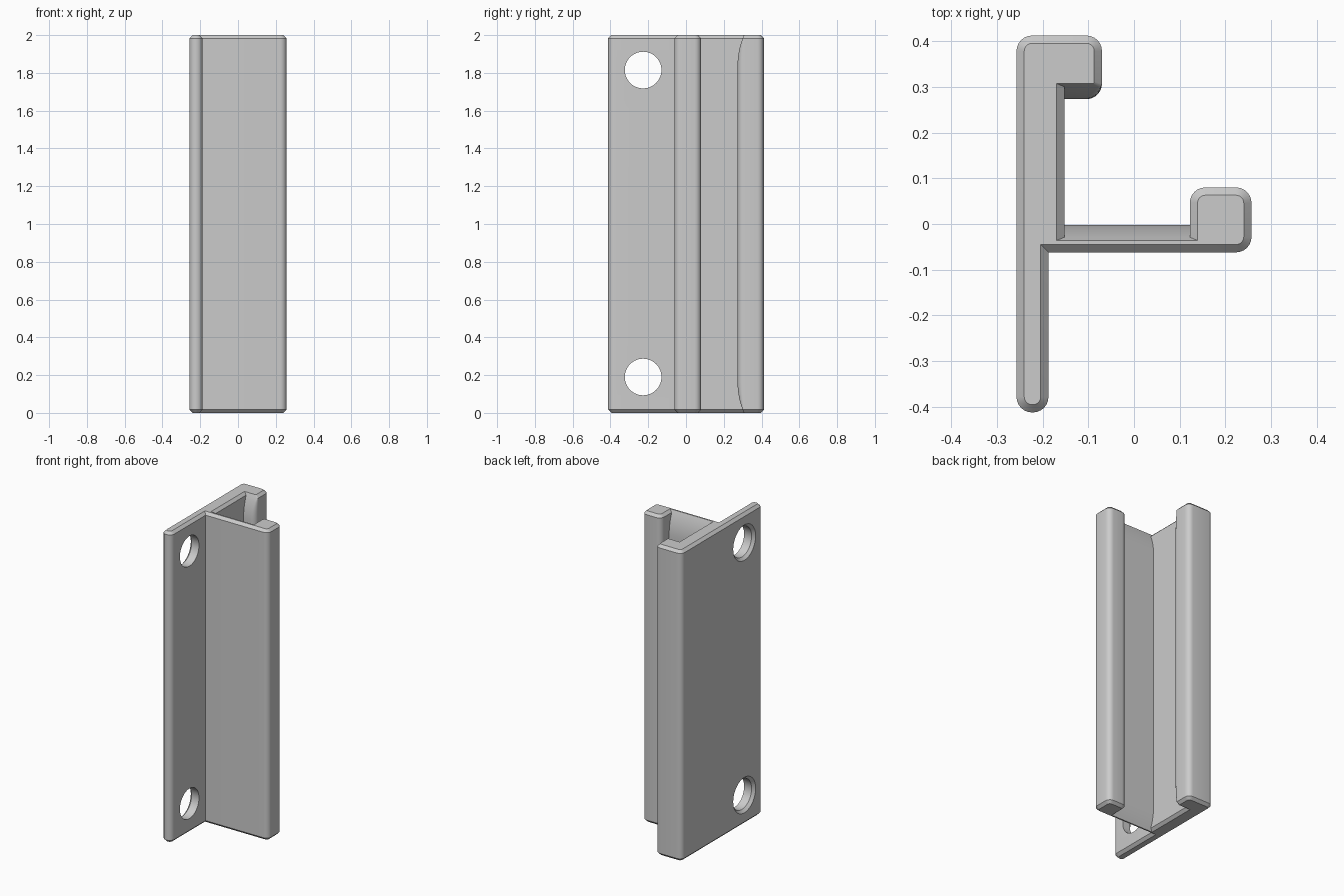
import bpy, bmesh, math
from mathutils import Vector

if "Cube" in bpy.data.objects:
    bpy.data.objects.remove(bpy.data.objects["Cube"])

HEIGHT, CHAMFER, RADIUS = 2.0, 0.017, 0.035
FLARE_DEPTH, FLARE_HEIGHT = 0.034, 0.16

# One neutral material
grey = bpy.data.materials.new("plain grey")
grey.use_nodes = True
grey.diffuse_color = (0.6, 0.6, 0.6, 1)
grey.node_tree.nodes["Principled BSDF"].inputs["Base Color"].default_value = (0.6, 0.6, 0.6, 1)

# Cross-section, counter-clockwise: x, y, rounded corner, flared edge to the next corner
profile = [
    (-0.257, -0.412, True, False), (-0.187, -0.412, True, False),
    (-0.187, -0.062, False, False), (0.257, -0.062, True, False),
    (0.257, 0.08, True, False), (0.122, 0.08, True, False),
    (0.122, -0.002, False, True), (-0.152, -0.002, False, False),
    (-0.152, 0.273, False, True), (-0.07, 0.273, True, False),
    (-0.07, 0.412, True, False), (-0.257, 0.412, True, False),
]


def flare(z):
    """Curved lead-in depth near either end."""
    d = min(z, HEIGHT - z)
    if d >= FLARE_HEIGHT:
        return 0.0
    big = (FLARE_HEIGHT ** 2 + FLARE_DEPTH ** 2) / (2 * FLARE_DEPTH)
    return big - math.sqrt(big ** 2 - (FLARE_HEIGHT - d) ** 2)


def section(z):
    """Inset cross-section at height z, with rounded outer corners."""
    c = max(0.0, CHAMFER - min(z, HEIGHT - z))
    count = len(profile)
    pts = [Vector(p[:2]) for p in profile]
    inset = [flare(z) if p[3] else c for p in profile]
    dirs = [(pts[(i + 1) % count] - pts[i]).normalized() for i in range(count)]
    loop = []
    for i, p in enumerate(profile):
        # All edges meet at right angles, so the two insets add up
        before, after = dirs[i - 1], dirs[i]
        corner = (pts[i] + Vector((-before.y, before.x)) * inset[i - 1]
                  + Vector((-after.y, after.x)) * inset[i])
        if not p[2]:
            loop.append(corner)
            continue
        r = max(0.004, RADIUS - 0.001 - max(inset[i - 1], inset[i]))
        centre = corner - before * r + after * r
        for k in range(7):
            a = math.pi / 2 * k / 6
            loop.append(centre - after * r * math.cos(a) + before * r * math.sin(a))
    return [(v.x, v.y, z) for v in loop]


def loft(name, rings):
    """Closed solid through matching rings of points."""
    bm = bmesh.new()
    rows = [[bm.verts.new(v) for v in ring] for ring in rings]
    n = len(rows[0])
    for low, high in zip(rows, rows[1:]):
        for i in range(n):
            j = (i + 1) % n
            bm.faces.new((low[i], low[j], high[j], high[i]))
    bm.faces.new(rows[0][::-1])
    bm.faces.new(rows[-1])
    bmesh.ops.recalc_face_normals(bm, faces=bm.faces)
    mesh = bpy.data.meshes.new(name)
    bm.to_mesh(mesh)
    bm.free()
    mesh.materials.append(grey)
    obj = bpy.data.objects.new(name, mesh)
    bpy.context.collection.objects.link(obj)
    return obj


# Rail body
lower = [0.0, CHAMFER] + [CHAMFER + (FLARE_HEIGHT - CHAMFER) * k / 7 for k in range(1, 8)]
levels = lower + [HEIGHT - z for z in reversed(lower)]
rail = loft("bracket_rail", [section(z) for z in levels])
bpy.context.view_layer.objects.active = rail
rail.select_set(True)

# Screw holes, chamfered on the outer side of the mounting flange
for z0 in (0.19, HEIGHT - 0.19 + 0.005):
    rings = []
    for x, r in ((-0.3, 0.157), (-0.24, 0.097), (-0.1, 0.097)):
        turn = [2 * math.pi * k / 48 for k in range(48)]
        rings.append([(x, -0.227 + r * math.cos(a), z0 + r * math.sin(a)) for a in turn])
    cutter = loft("hole_cutter", rings)
    cutter.hide_render = True
    mod = rail.modifiers.new("hole", "BOOLEAN")
    mod.operation = "DIFFERENCE"
    mod.solver = "EXACT"
    mod.object = cutter
    bpy.ops.object.modifier_apply(modifier=mod.name)
    bpy.data.objects.remove(cutter)

bpy.ops.object.shade_smooth_by_angle(angle=math.radians(30))
